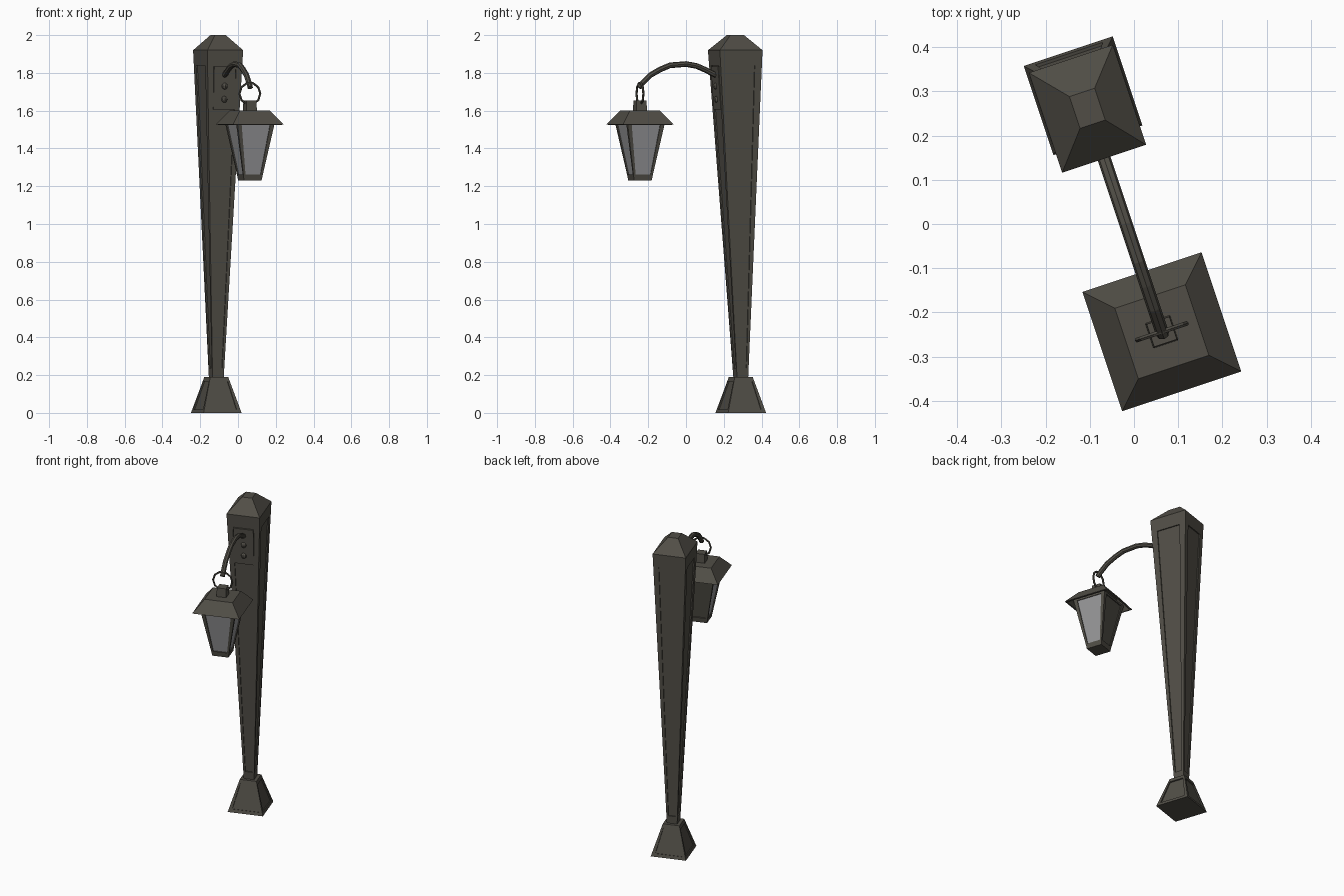
import bpy, bmesh, math
from mathutils import Matrix, Vector

if "Cube" in bpy.data.objects:
    bpy.data.objects.remove(bpy.data.objects["Cube"])

# local frame: origin under the post, lantern towards local -y
FRAME = Matrix.Translation((-0.115, 0.29, 0)) @ Matrix.Rotation(math.atan(1 / 3), 4, 'Z')


def material(name, rgb):
    m = bpy.data.materials.new(name)
    m.diffuse_color = (*rgb, 1)
    m.use_nodes = True
    m.node_tree.nodes["Principled BSDF"].inputs["Base Color"].default_value = m.diffuse_color
    return m


METAL = material("dark_metal", (0.082, 0.076, 0.062))
GLASS = material("grey_glass", (0.30, 0.30, 0.31))


def finish(name, bm, mats=(METAL,)):
    bmesh.ops.remove_doubles(bm, verts=bm.verts, dist=1e-5)
    bmesh.ops.recalc_face_normals(bm, faces=bm.faces)
    bm.transform(FRAME)
    me = bpy.data.meshes.new(name)
    bm.to_mesh(me)
    bm.free()
    for m in mats:
        me.materials.append(m)
    ob = bpy.data.objects.new(name, me)
    bpy.context.collection.objects.link(ob)
    return ob


def square(h, y=0):
    return (-h, h, y - h, y + h)


def corners(rect, z):
    x0, x1, y0, y1 = rect
    return [Vector(p) for p in ((x0, y0, z), (x1, y0, z), (x1, y1, z), (x0, y1, z))]


def taper(name, z0, r0, z1, r1, panel=None, glass_sides=()):
    """Four-sided taper; panel = (width fraction, low, high, depth) recesses each side.
    Sides run front, right, back, left."""
    bm = bmesh.new()

    def face(pts, mat=0):
        bm.faces.new([bm.verts.new(p) for p in pts]).material_index = mat

    lo, hi = corners(r0, z0), corners(r1, z1)
    face(lo)
    face(hi)
    for i in range(4):
        j = (i + 1) % 4
        outer = [lo[i], lo[j], hi[j], hi[i]]
        if not panel:
            face(outer)
            continue
        f, a, b, depth = panel
        n = (lo[j] - lo[i]).cross(hi[i] - lo[i]).normalized()
        inner = []
        for s, t in ((-f, a), (f, a), (f, b), (-f, b)):
            left, right = lo[i].lerp(hi[i], t), lo[j].lerp(hi[j], t)
            inner.append(left.lerp(right, 0.5 + s / 2))
        deep = [p - n * depth for p in inner]
        for k in range(4):
            m = (k + 1) % 4
            face([outer[k], outer[m], inner[m], inner[k]])
            face([inner[k], inner[m], deep[m], deep[k]])
        face(deep, 1 if i in glass_sides else 0)
    return finish(name, bm, (METAL, GLASS))


# foot, post and cap
taper("foot", 0, square(0.106), 0.19, square(0.05), (0.8, 0.1, 0.88, 0.007))
POST_TOP = (-0.1, 0.1, -0.15, 0.088)
taper("post", 0.185, square(0.031), 1.92, POST_TOP, (0.66, 0.03, 0.953, 0.007))
taper("post_cap", 1.92, POST_TOP, 2.0, (-0.03, 0.03, -0.068, 0.008))

# bracket plate and bolts on the leaning front of the post
slope = 0.119 / 1.735


def front_y(z):
    return -0.031 - slope * (z - 0.185)


bm = bmesh.new()
bmesh.ops.create_cube(bm, size=1, matrix=Matrix.Translation((0, front_y(1.72) + 0.003, 1.72))
                      @ Matrix.Rotation(math.atan(slope), 4, 'X')
                      @ Matrix.Diagonal((0.12, 0.012, 0.23, 1)))
finish("bracket_plate", bm)
for k, z in enumerate((1.73, 1.66)):
    bm = bmesh.new()
    bmesh.ops.create_uvsphere(bm, u_segments=8, v_segments=6, radius=0.018,
                              matrix=Matrix.Translation((0, front_y(z), z)))
    finish(f"bracket_bolt_{k + 1}", bm)

# curved arm, an eight-sided tube
path = [(-0.125, 1.785), (-0.155, 1.795), (-0.195, 1.815), (-0.245, 1.836), (-0.305, 1.847),
        (-0.395, 1.84), (-0.45, 1.818), (-0.505, 1.788), (-0.555, 1.74), (-0.568, 1.722)]
bm = bmesh.new()
rings = []
for i, (y, z) in enumerate(path):
    a, b = path[max(i - 1, 0)], path[min(i + 1, len(path) - 1)]
    t = Vector((0, b[0] - a[0], b[1] - a[1])).normalized()
    side = Vector((1, 0, 0))
    up = t.cross(side)
    rings.append([bm.verts.new(Vector((0, y, z)) + 0.015 * (math.cos(q) * side + math.sin(q) * up))
                  for q in (math.tau * k / 8 for k in range(8))])
for r, s in zip(rings, rings[1:]):
    for k in range(8):
        bm.faces.new((r[k], r[(k + 1) % 8], s[(k + 1) % 8], s[k]))
bm.faces.new(rings[0])
bm.faces.new(rings[-1])
finish("arm", bm)

# hanging ring
LY = -0.5625
bm = bmesh.new()
N, M = 10, 6
grid = []
for i in range(N):
    a = math.tau * i / N
    grid.append([])
    for k in range(M):
        b = math.tau * k / M
        r = 0.058 + 0.006 * math.cos(b)
        grid[i].append(bm.verts.new((r * math.cos(a), LY + 0.006 * math.sin(b),
                                     1.69 + r * math.sin(a))))
for i in range(N):
    for k in range(M):
        j, m = (i + 1) % N, (k + 1) % M
        bm.faces.new((grid[i][k], grid[j][k], grid[j][m], grid[i][m]))
finish("hanging_ring", bm)

# lantern: neck, hollow roof, glazed body (solid back), base
taper("lantern_neck", 1.59, square(0.03, LY), 1.655, square(0.027, LY))
bm = bmesh.new()
loops = [corners(square(h, LY), z) for h, z in
         ((0.084, 1.60), (0.142, 1.527), (0.132, 1.525), (0.08, 1.585))]
loops = [[bm.verts.new(p) for p in l] for l in loops]
for a, b in zip(loops, loops[1:]):
    for k in range(4):
        bm.faces.new((a[k], a[(k + 1) % 4], b[(k + 1) % 4], b[k]))
bm.faces.new(loops[0])
bm.faces.new(loops[-1])
finish("lantern_roof", bm)
taper("lantern_body", 1.255, square(0.053, LY), 1.545, square(0.106, LY),
      (0.78, 0.02, 0.96, 0.006), glass_sides=(0, 1, 3))
taper("lantern_base", 1.23, square(0.049, LY), 1.255, square(0.053, LY))
